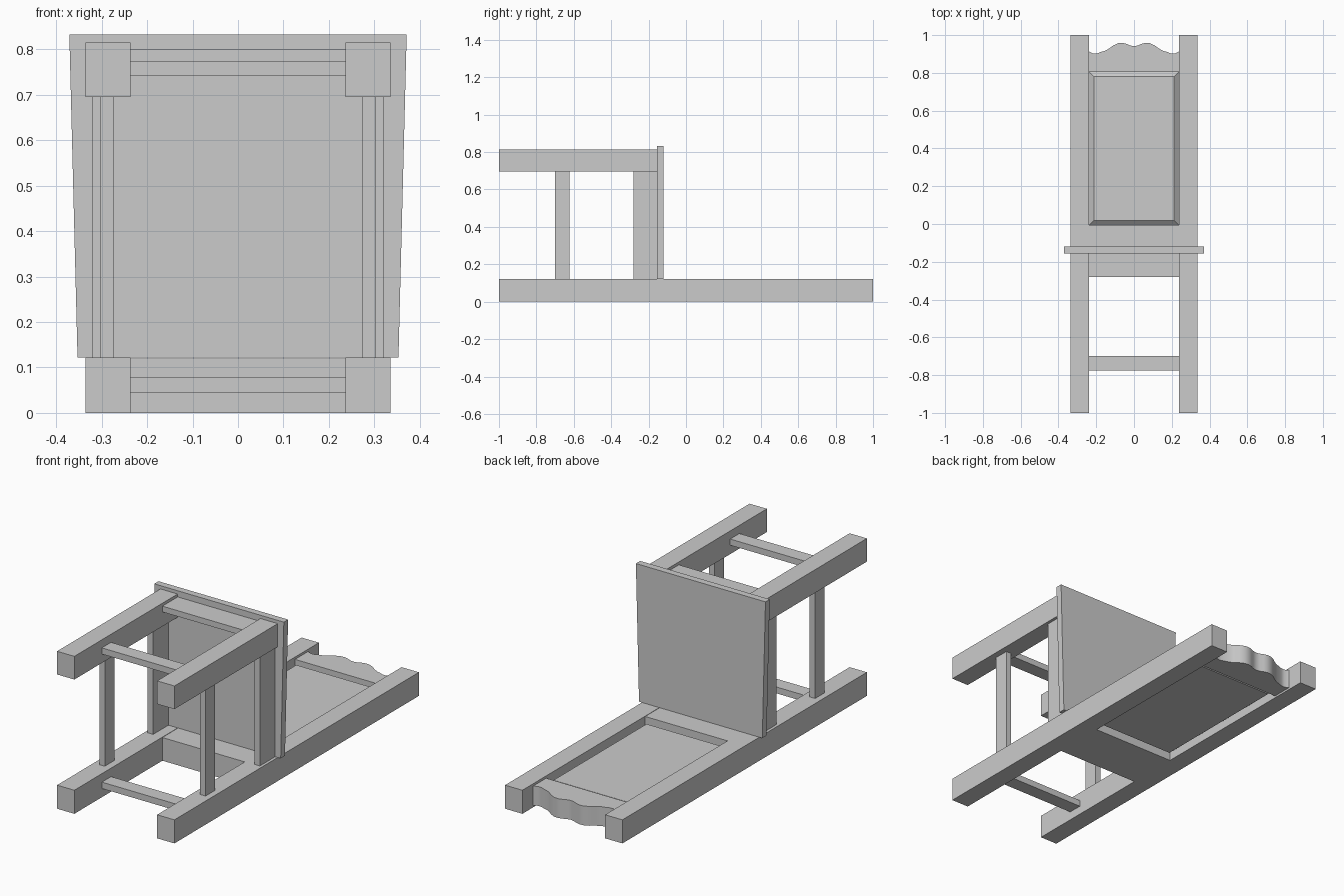
import bpy, bmesh

if "Cube" in bpy.data.objects:
    bpy.data.objects.remove(bpy.data.objects["Cube"])


def make(name, bm):
    bmesh.ops.recalc_face_normals(bm, faces=bm.faces)
    me = bpy.data.meshes.new(name)
    bm.to_mesh(me)
    bm.free()
    ob = bpy.data.objects.new(name, me)
    bpy.context.collection.objects.link(ob)
    return ob


def box(name, xs, ys, zs, mirror=False):
    bm = bmesh.new()
    bmesh.ops.create_cube(bm, size=1)
    for v in bm.verts:
        v.co = [r[0] if c < 0 else r[1] for c, r in zip(v.co, (xs, ys, zs))]
    ob = make(name, bm)
    if mirror:
        ob.modifiers.new("Mirror", 'MIRROR').use_mirror_merge = False
    return ob


def prism(name, outline, lift, at):
    # Extrude a closed outline; at(u, v) places each point
    bm = bmesh.new()
    face = bm.faces.new([bm.verts.new(at(*p)) for p in outline])
    ext = bmesh.ops.extrude_face_region(bm, geom=[face])
    verts = [g for g in ext["geom"] if isinstance(g, bmesh.types.BMVert)]
    bmesh.ops.translate(bm, verts=verts, vec=lift)
    return make(name, bm)


IN, OUT = 0.237, 0.336

# The chair lies on its back: y runs along its height, z along its depth
box("back_post", (IN, OUT), (-1, 1), (0, 0.122), True)
box("front_leg", (IN, OUT), (-1, -0.155), (0.695, 0.815), True)

# Seat, slightly wider at the front
prism("seat", [(-0.353, 0.122), (0.353, 0.122), (0.371, 0.832), (-0.371, 0.832)],
      (0, 0.035, 0), lambda x, z: (x, -0.155, z))

# Aprons under the seat
box("front_apron", (-IN, IN), (-0.28, -0.155), (0.77, 0.80))
box("side_apron", (0.29, 0.321), (-0.28, -0.155), (0.122, 0.695), True)
box("back_apron", (-IN, IN), (-0.28, -0.005), (0, 0.12))

# Stretchers between the legs
box("front_stretcher", (-IN, IN), (-0.775, -0.70), (0.741, 0.773))
box("back_stretcher", (-IN, IN), (-0.775, -0.70), (0.045, 0.078))
box("side_stretcher", (0.273, 0.304), (-0.70, -0.622), (0.122, 0.695), True)

# Back panel with a raised, bevelled field on both faces
bm = bmesh.new()
bmesh.ops.create_cube(bm, size=1)
for v in bm.verts:
    v.co = (v.co.x * 2 * IN, 0.40 + v.co.y * 0.81, 0.06 + v.co.z * 0.03)
bm.normal_update()
fields = [f for f in bm.faces if abs(f.normal.z) > 0.9]
bmesh.ops.inset_individual(bm, faces=fields, thickness=0.035, depth=0.022)
make("back_panel", bm)

# Crest rail with a scalloped top edge
half = [(0, 0.941), (0.02, 0.945), (0.04, 0.954), (0.06, 0.959), (0.085, 0.957),
        (0.11, 0.945), (0.135, 0.927), (0.155, 0.916), (0.175, 0.911),
        (0.195, 0.903), (0.215, 0.902), (IN, 0.912)]
top = [(-x, y) for x, y in half[:0:-1]] + half
crest = prism("crest_rail", [(-IN, 0.805)] + top + [(IN, 0.805)],
              (0, 0, 0.10), lambda x, y: (x, y, 0.01))

# Smooth the scallops, keep corners sharp
bpy.context.view_layer.objects.active = crest
crest.select_set(True)
bpy.ops.object.shade_smooth_by_angle()
